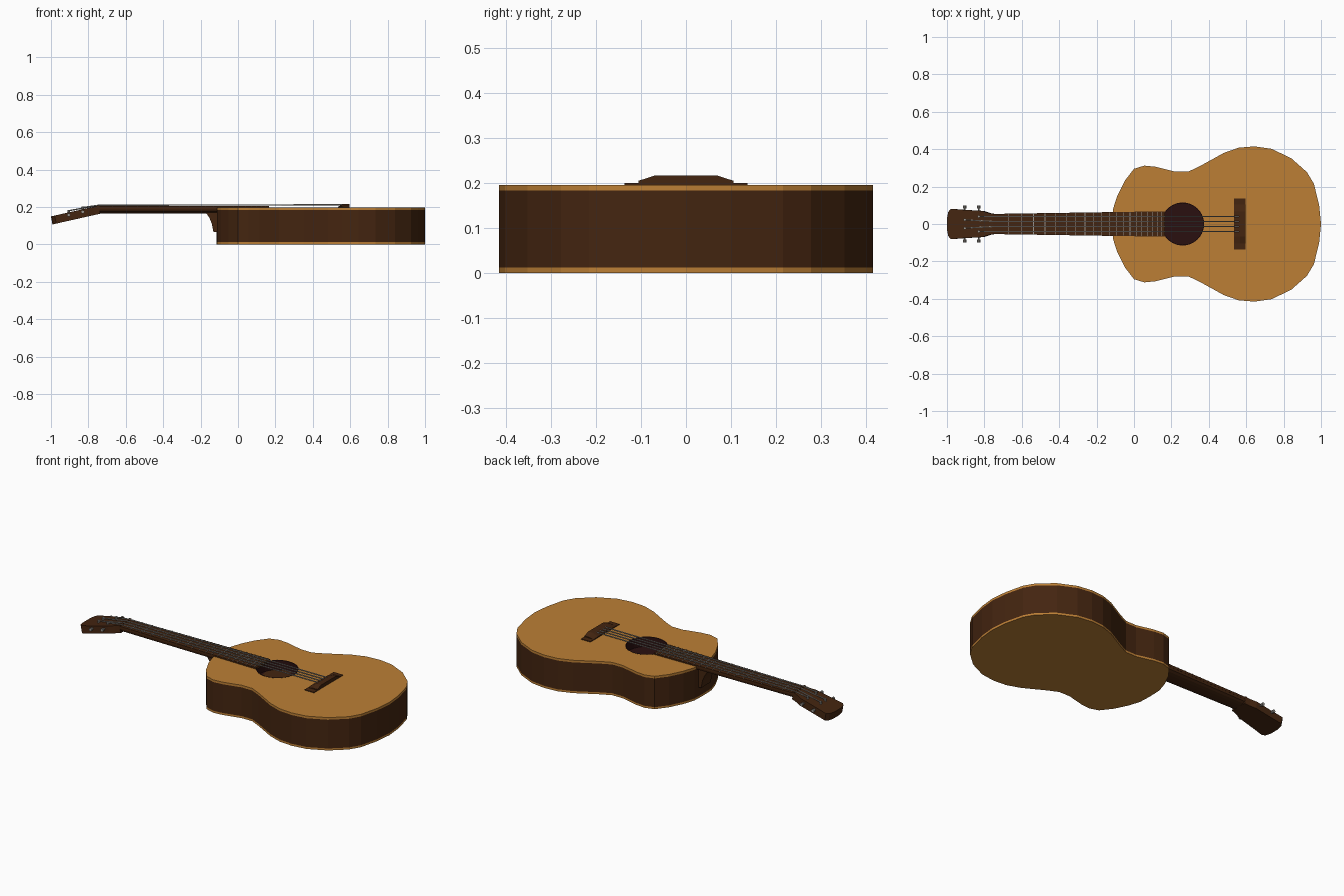
import bpy, bmesh, math
from mathutils import Vector

cube = bpy.data.objects.get("Cube")
if cube:
    bpy.data.objects.remove(cube, do_unlink=True)


def material(name, rgb):
    lin = [((c / 255 + 0.055) / 1.055) ** 2.4 for c in rgb] + [1]
    m = bpy.data.materials.new(name)
    m.use_nodes = True
    m.diffuse_color = lin
    m.node_tree.nodes["Principled BSDF"].inputs["Base Color"].default_value = lin
    return m


SPRUCE = material("golden_wood", (188, 127, 53))
WOOD = material("dark_wood", (68, 37, 16))
HOLE = material("hole_dark", (42, 16, 16))
METAL = material("grey_metal", (155, 150, 143))


def finish(name, bm, mat):
    bmesh.ops.recalc_face_normals(bm, faces=bm.faces)
    me = bpy.data.meshes.new(name)
    bm.to_mesh(me)
    bm.free()
    me.materials.append(mat)
    ob = bpy.data.objects.new(name, me)
    bpy.context.collection.objects.link(ob)
    return ob


def loft(name, rings, mat):
    """Skin matching rings of points and cap both ends."""
    bm = bmesh.new()
    rows = [[bm.verts.new(p) for p in ring] for ring in rings]
    for a, b in zip(rows, rows[1:]):
        for i in range(len(a)):
            j = (i + 1) % len(a)
            bm.faces.new((a[i], a[j], b[j], b[i]))
    bm.faces.new(rows[0])
    bm.faces.new(rows[-1])
    return finish(name, bm, mat)


def slab(name, outline, z0, z1, mat):
    return loft(name, [[(x, y, z) for x, y in outline] for z in (z0, z1)], mat)


def box(name, x0, x1, y0, y1, z0, z1, mat):
    return slab(name, [(x0, y0), (x1, y0), (x1, y1), (x0, y1)], z0, z1, mat)


def mirrored(half):
    return half + [(x, -y) for x, y in reversed(half) if y > 0]


def rod(name, a, b, r, mat, sides=10):
    a, b = Vector(a), Vector(b)
    bm = bmesh.new()
    bmesh.ops.create_cone(bm, cap_ends=True, segments=sides, radius1=r, radius2=r,
                          depth=(b - a).length)
    ob = finish(name, bm, mat)
    ob.location = (a + b) / 2
    ob.rotation_euler = (b - a).to_track_quat('Z', 'Y').to_euler()
    return ob


# Body: waisted outline, dark sides between two golden plates
body = mirrored([
    (-.115, .0), (-.112, .08), (-.09, .15), (-.05, .23), (0, .295), (.055, .312),
    (.115, .306), (.22, .28), (.29, .28), (.35, .308), (.48, .38), (.56, .408),
    (.645, .415), (.735, .402), (.84, .352), (.925, .277), (.962, .215),
    (.99, .1), (1, 0)])
slab("back_plate", body, 0, .012, SPRUCE)
sides = slab("body_sides", body, .012, .183, WOOD)
top = slab("top_plate", body, .183, .196, SPRUCE)

# Sound hole: cut recess lined with a dark cup
HX, HR, FLOOR = .26, .113, .14
cutter = rod("hole_cutter", (HX, 0, FLOOR), (HX, 0, .25), HR, HOLE, 40)
cutter.hide_render = True
cutter.hide_viewport = True
for part in (sides, top):
    mod = part.modifiers.new("sound_hole", 'BOOLEAN')
    mod.operation = 'DIFFERENCE'
    mod.solver = 'EXACT'
    mod.object = cutter


def circle(r, z):
    return [(HX + r * math.cos(t * math.tau / 40), r * math.sin(t * math.tau / 40), z)
            for t in range(40)]


loft("sound_hole_lining", [circle(HR + .002, FLOOR - .002), circle(HR + .002, .197),
                           circle(HR - .002, .197), circle(HR - .002, FLOOR)], HOLE)

# Neck: rounded underside, widening towards the body
NUT, END = -.745, .165


def half_width(x):
    return .054 + .014 * (x - NUT) / (END - NUT)


def neck_ring(x):
    w = half_width(x)
    arc = [math.pi * i / 8 for i in range(9)]
    return [(x, w * math.cos(a), .192 - .028 * math.sin(a) ** .7) for a in arc]


loft("neck", [neck_ring(NUT), neck_ring(-.1)], WOOD)
fw, bw = half_width(NUT), half_width(END)
slab("fretboard", [(NUT, -fw), (END, -bw), (END, bw), (NUT, fw)], .19, .204, WOOD)

# Heel: curved bracket under the neck
heel = [(-.17, .168), (-.152, .14), (-.14, .11), (-.131, .066), (-.112, .066), (-.112, .18)]
loft("heel", [[(x, y, z) for x, z in heel] for y in (-.045, .045)], WOOD)

# Frets at equal-tempered spacing, and the nut
for n in range(1, 21):
    x = NUT + 1.305 * (1 - 2 ** (-n / 12))
    w = half_width(x)
    box(f"fret_{n}", x - .0015, x + .0015, -w, w, .203, .206, METAL)
box("nut", NUT - .008, NUT + .004, -fw, fw, .19, .209, WOOD)

# Headstock: flared slab tilted back from the nut
SLOPE = .225


def head_top(x):
    return .207 + SLOPE * (x - NUT)


head = [(NUT, .053), (-.775, .058), (-.81, .07), (-.90, .075), (-.98, .081),
        (-.993, .065), (-1, .03)]
head = head + [(x, -y) for x, y in reversed(head)]
loft("headstock", [[(x + s, y, head_top(x) - d) for x, y in head]
                   for d, s in ((0, 0), (.043, .008))], WOOD)

# Tuners and strings, mirrored across the neck
for side, label in ((1, "left"), (-1, "right")):
    for px, py, sy, tag in ((-.83, .04, .04, "outer"), (-.905, .022, .0135, "inner")):
        z = head_top(px)
        y = side * py
        name = f"{label}_{tag}"
        rod(name + "_post", (px, y, z - .01), (px, y, z + .014), .007, METAL)
        rod(name + "_peg_shaft", (px, side * .06, z - .014), (px, side * .088, z - .014),
            .004, METAL)
        rod(name + "_peg_knob", (px, side * .084, z - .014), (px, side * .1, z - .014),
            .009, METAL)
        path = [(px, y, z + .009), (NUT, side * sy, .2095), (.562, side * sy, .2115)]
        for i in (0, 1):
            rod(f"{name}_string_{i}", path[i], path[i + 1], .0035, METAL, 6)

# Bridge: thin base plate and a wedge with sloped ends
box("bridge_base", .535, .597, -.137, .137, .195, .2, WOOD)
wedge = [(-.105, .198), (.105, .198), (.105, .205), (.068, .217), (-.068, .217), (-.105, .205)]
loft("bridge_wedge", [[(x, y, .198 + (z - .198) * k) for y, z in wedge]
                      for x, k in ((.535, .2), (.566, 1), (.597, 1))], WOOD)
